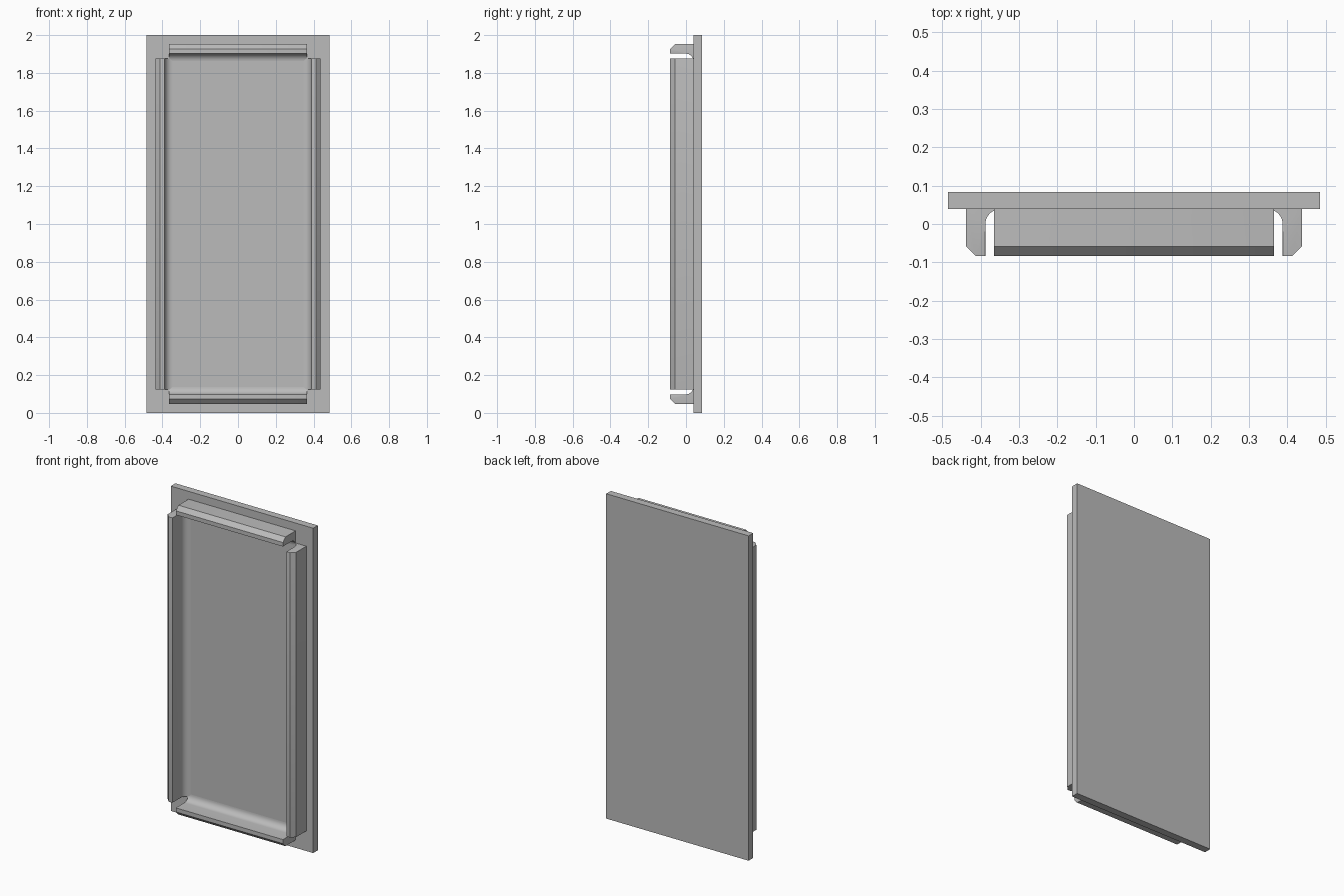
import bpy, bmesh
from math import sin, cos, pi
from mathutils import Matrix, Vector

cube = bpy.data.objects.get("Cube")
if cube:
    bpy.data.objects.remove(cube, do_unlink=True)

GREY = (0.5, 0.5, 0.5, 1)
mat = bpy.data.materials.new("plain grey")
mat.use_nodes = True
mat.diffuse_color = GREY
mat.node_tree.nodes["Principled BSDF"].inputs["Base Color"].default_value = GREY

HALF_WIDTH, HALF_HEIGHT = 0.485, 1.0
BACK, FACE, TIP = 0.084, 0.039, -0.084    # depths along y
WALL, CHAMFER, FILLET, ROUND = 0.05, 0.025, 0.04, 0.012


def finish(name, bm):
    bmesh.ops.recalc_face_normals(bm, faces=bm.faces)
    mesh = bpy.data.meshes.new(name)
    bm.to_mesh(mesh)
    bm.free()
    mesh.materials.append(mat)
    obj = bpy.data.objects.new(name, mesh)
    bpy.context.collection.objects.link(obj)
    bpy.ops.object.select_all(action='DESELECT')
    obj.select_set(True)
    bpy.context.view_layer.objects.active = obj
    bpy.ops.object.shade_smooth_by_angle(angle=pi / 6)
    return obj


# Flat rectangular panel
bm = bmesh.new()
bmesh.ops.create_cube(bm, size=1)
bmesh.ops.scale(bm, verts=bm.verts, vec=(2 * HALF_WIDTH, BACK - FACE, 2 * HALF_HEIGHT))
bmesh.ops.translate(bm, verts=bm.verts, vec=(0, (BACK + FACE) / 2, HALF_HEIGHT))
finish("panel", bm)


def lip(name, outer, half_length, angle):
    """Raised lip: chamfered outside, filleted inside, rounded at its ends."""
    inner = outer - WALL
    profile = [(outer, FACE), (outer, TIP + CHAMFER), (outer - CHAMFER, TIP), (inner, TIP)]
    for i in range(9):
        a = i / 8 * pi / 2
        profile.append((inner - FILLET + FILLET * cos(a), FACE - FILLET + FILLET * sin(a)))
    bm = bmesh.new()
    cap = bm.faces.new([bm.verts.new((u, y, -half_length)) for u, y in profile])
    side = bmesh.ops.extrude_face_region(bm, geom=[cap])["geom"]
    moved = [v for v in side if isinstance(v, bmesh.types.BMVert)]
    bmesh.ops.translate(bm, verts=moved, vec=(0, 0, 2 * half_length))
    bmesh.ops.recalc_face_normals(bm, faces=bm.faces)

    # Round the end edges of the free-standing wall
    ends = [e for e in bm.edges
            if abs(e.verts[0].co.z - e.verts[1].co.z) < 1e-5
            and min(v.co.x for v in e.verts) > inner - 1e-5
            and min(v.co.y for v in e.verts) < FACE - FILLET - 1e-4]
    bmesh.ops.bevel(bm, geom=ends, offset=ROUND, segments=4, profile=0.5,
                    affect='EDGES', clamp_overlap=True)
    spin = Matrix.Translation(Vector((0, 0, HALF_HEIGHT))) @ Matrix.Rotation(angle, 4, 'Y')
    bmesh.ops.transform(bm, matrix=spin, verts=bm.verts)
    finish(name, bm)


# Four separate lips around the panel face
lip("left_lip", 0.438, 0.877, 0)
lip("right_lip", 0.438, 0.877, pi)
lip("top_lip", 0.952, 0.365, -pi / 2)
lip("bottom_lip", 0.952, 0.365, pi / 2)
